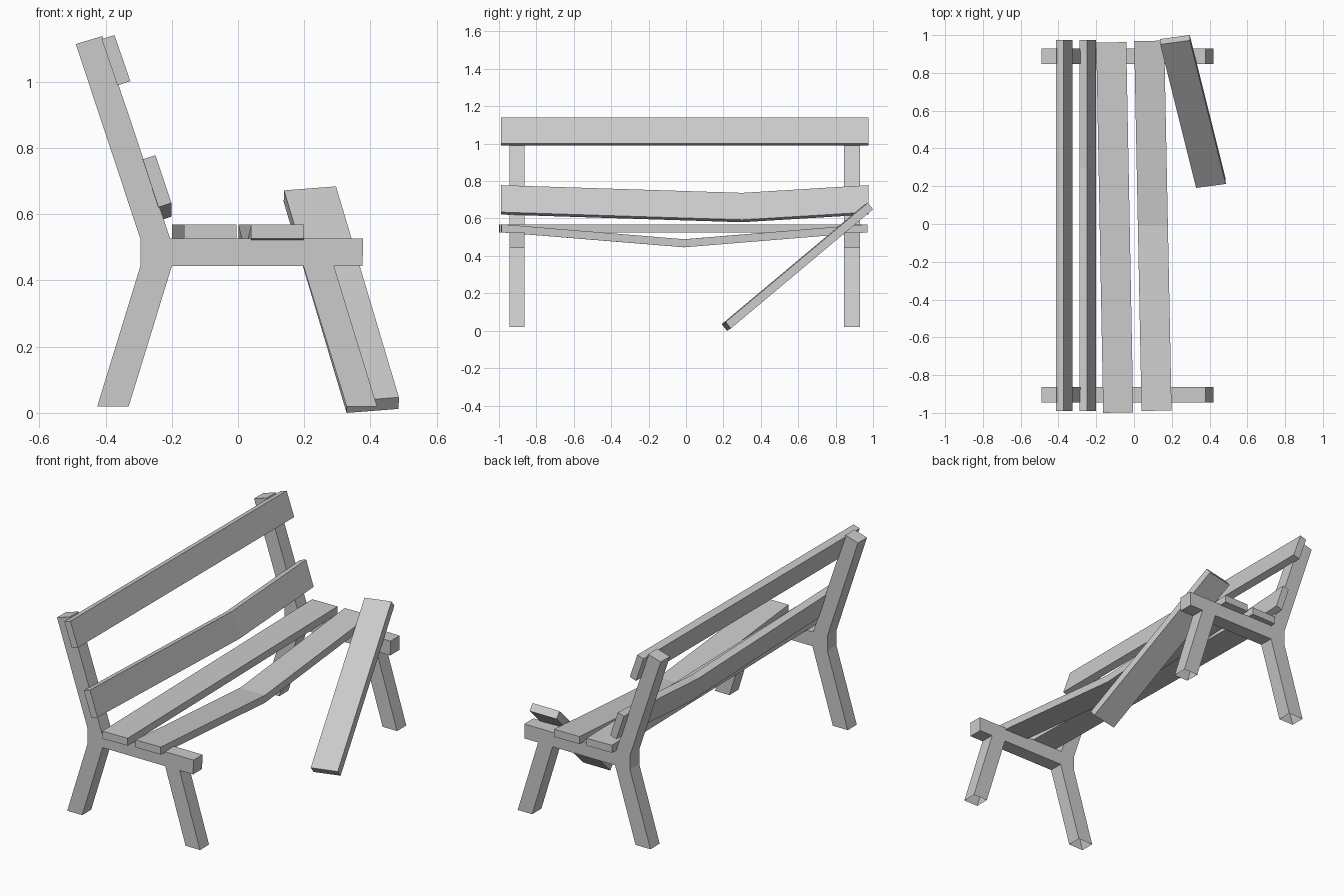
import bpy, bmesh
from mathutils import Vector

if "Cube" in bpy.data.objects:
    bpy.data.objects.remove(bpy.data.objects["Cube"])


def finish(name, bm):
    bmesh.ops.recalc_face_normals(bm, faces=bm.faces)
    me = bpy.data.meshes.new(name)
    bm.to_mesh(me)
    bm.free()
    ob = bpy.data.objects.new(name, me)
    bpy.context.collection.objects.link(ob)
    return ob


def loft(name, rings):
    """Closed solid skinned through matching rings of points."""
    bm = bmesh.new()
    vs = [[bm.verts.new(p) for p in r] for r in rings]
    n = len(vs[0])
    for a, b in zip(vs, vs[1:]):
        for i in range(n):
            j = (i + 1) % n
            bm.faces.new((a[i], a[j], b[j], b[i]))
    bm.faces.new(vs[0])
    bm.faces.new(vs[-1])
    return bm


# Side frames: legs, seat beam and back post in one profile
profile = [(-.425, .02), (-.33, .02), (-.2, .443), (.198, .443), (.328, .02),
           (.42, .02), (.29, .443), (.376, .443), (.378, .526), (-.205, .526),
           (-.41, 1.138), (-.49, 1.114), (-.295, .526), (-.295, .443)]
for name, y0, y1 in (("side_frame_near", -.945, -.863), ("side_frame_far", .846, .93)):
    bm = loft(name, [[(x, y, z) for x, z in profile] for y in (y0, y1)])
    # feet are open underneath
    feet = [f for f in bm.faces if all(v.co.z < .03 for v in f.verts)]
    finish(name, bm)if not feet else (bmesh.ops.delete(bm, geom=feet, context='FACES_ONLY'), finish(name, bm))

# Back slats: the lower one sags
upper = [(-.412, 1.129), (-.373, 1.141), (-.325, 1.002), (-.364, .989)]
lower = [(-.288, .766), (-.249, .778), (-.201, .634), (-.24, .621)]
for name, sec, stations in (
        ("upper_back_slat", upper, [(-.99, 0), (.975, 0)]),
        ("lower_back_slat", lower, [(-.99, 0), (.3, .041), (.975, 0)])):
    finish(name, loft(name, [[(x, y, z - d) for x, z in sec] for y, d in stations]))

# Seat slats: slightly skewed, the front one sags in the middle
for name, x_near, x_far, y_near, y_far, sag in (
        ("rear_seat_slat", -.163, -.2, -1.0, .96, 0),
        ("front_seat_slat", .04, .001, -.99, .968, .08)):
    rings = []
    for t in ((0, .5, 1) if sag else (0, 1)):
        x = x_near + (x_far - x_near) * t
        y = y_near + (y_far - y_near) * t
        d = sag if t == .5 else 0
        rings.append([(x, y, .526 - d), (x + .159, y + .003, .526 - d),
                      (x + .159, y + .003, .569 - d), (x, y, .569 - d)])
    finish(name, loft(name, rings))

# Broken plank leaning from the seat to the ground
corner = Vector((.139, .951, .672))
width = Vector((.157, .021, .012))
length = Vector((.19, -.76, -.637))
thick = Vector((-.001, .028, -.035))
rings = [[o, o + width, o + width + thick, o + thick] for o in (corner, corner + length)]
finish("fallen_plank", loft("fallen_plank", rings))
